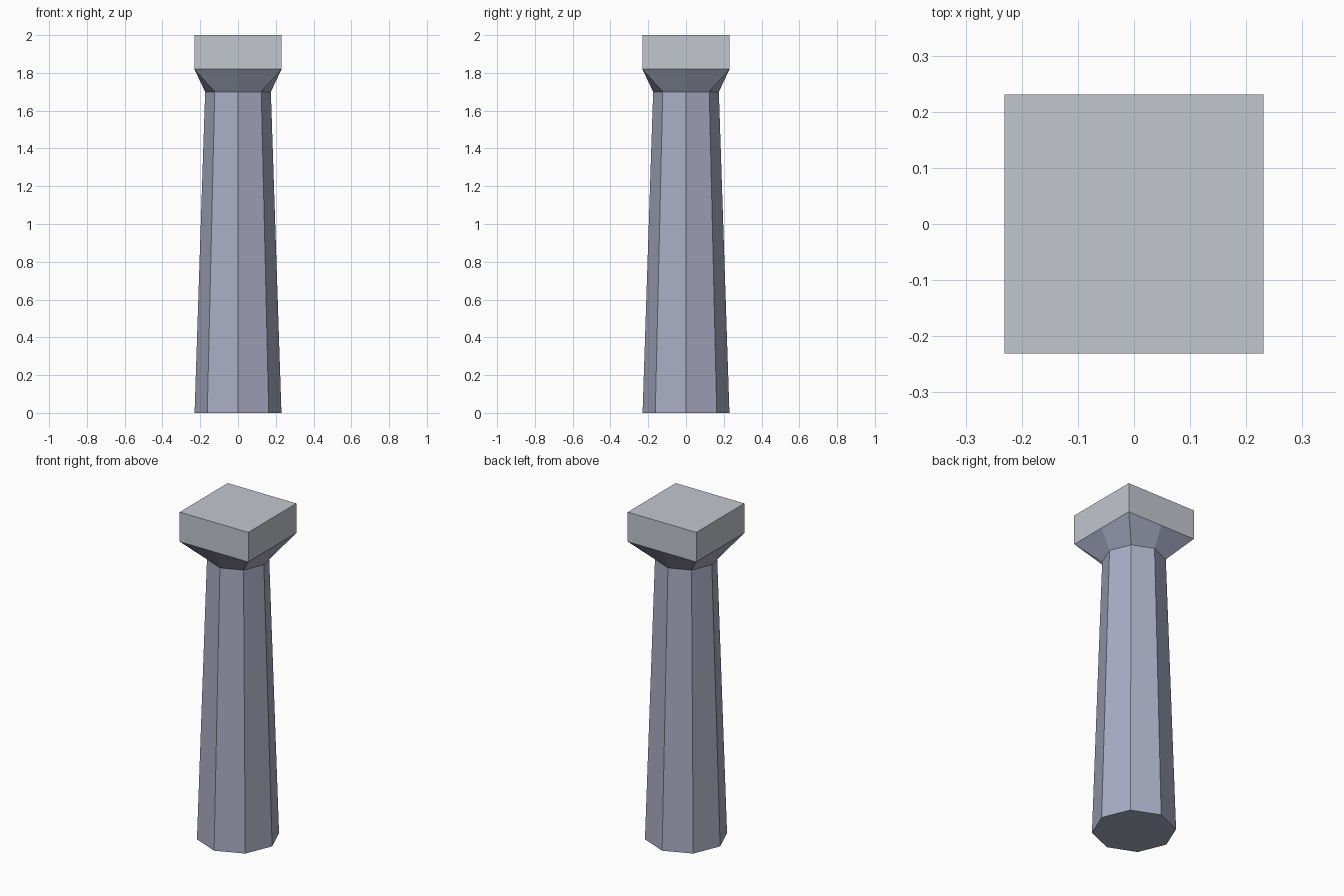
import bpy, bmesh, math

if "Cube" in bpy.data.objects:
    bpy.data.objects.remove(bpy.data.objects["Cube"])

def material(name, rgb):
    m = bpy.data.materials.new(name)
    m.diffuse_color = (*rgb, 1)
    m.use_nodes = True
    m.node_tree.nodes["Principled BSDF"].inputs["Base Color"].default_value = m.diffuse_color
    return m

def octagon(r, z):
    return [(r * math.cos(i * math.pi / 4), r * math.sin(i * math.pi / 4), z) for i in range(8)]

def square(h, z):
    # square ring with corners and edge midpoints, matching the octagon's eight points
    return [(h * round(math.cos(i * math.pi / 4)), h * round(math.sin(i * math.pi / 4)), z) for i in range(8)]

def loft(name, rings, mat, cap_top):
    bm = bmesh.new()
    loops = [[bm.verts.new(p) for p in ring] for ring in rings]
    for a, b in zip(loops, loops[1:]):
        for i in range(8):
            j = (i + 1) % 8
            bm.faces.new((a[i], a[j], b[j], b[i]))
    bm.faces.new(loops[0][::-1])
    if cap_top:
        bm.faces.new(loops[-1])
    me = bpy.data.meshes.new(name)
    bm.to_mesh(me)
    bm.free()
    me.materials.append(mat)
    ob = bpy.data.objects.new(name, me)
    bpy.context.collection.objects.link(ob)
    return ob

shaft_mat = material("lavender grey stone", (0.40, 0.42, 0.55))
block_mat = material("pale grey stone", (0.54, 0.57, 0.62))

# tapered eight-sided shaft flaring into the square capital
loft("shaft", [octagon(0.23, 0), octagon(0.174, 1.70), square(0.231, 1.82)], shaft_mat, False)

# square block on top
bpy.ops.mesh.primitive_cube_add(size=1, location=(0, 0, 1.91))
block = bpy.context.object
block.name = "top_block"
block.scale = (0.462, 0.462, 0.18)
block.data.materials.append(block_mat)
